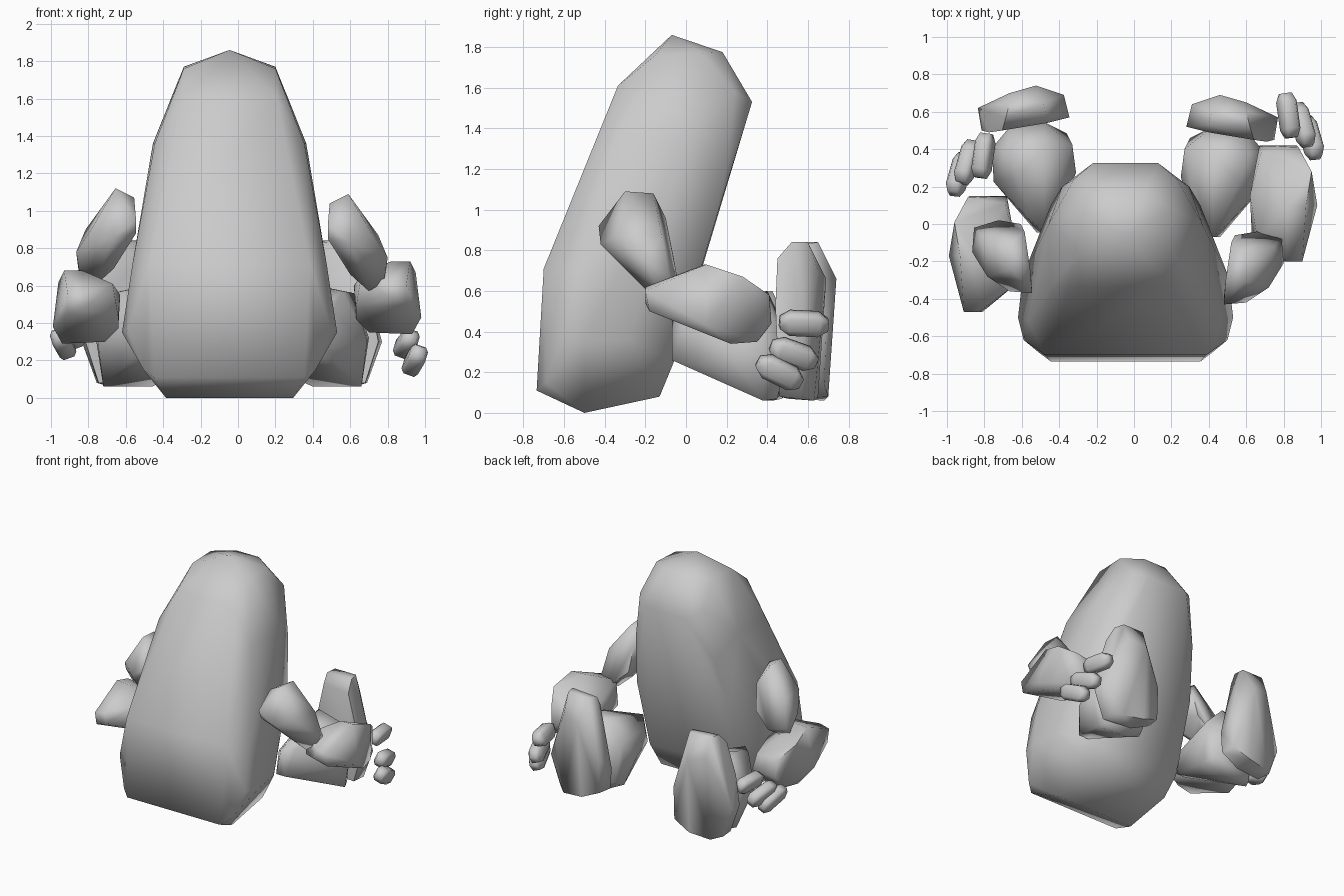
import bpy, bmesh
from math import radians
from mathutils import Vector, Euler

MID = -0.045  # symmetry plane of the figure


def rock(name, pts, angle=72):
    """Convex boulder wrapped around a few guide points."""
    bm = bmesh.new()
    for p in pts:
        bm.verts.new(p)
    bmesh.ops.convex_hull(bm, input=bm.verts)
    junk = [v for v in bm.verts if not v.link_faces]
    bmesh.ops.delete(bm, geom=junk, context='VERTS')
    bmesh.ops.dissolve_limit(bm, angle_limit=radians(2), verts=bm.verts, edges=bm.edges)
    bmesh.ops.recalc_face_normals(bm, faces=bm.faces)
    me = bpy.data.meshes.new(name)
    bm.to_mesh(me)
    bm.free()
    ob = bpy.data.objects.new(name, me)
    bpy.context.collection.objects.link(ob)
    bpy.ops.object.select_all(action='DESELECT')
    ob.select_set(True)
    bpy.context.view_layer.objects.active = ob
    bpy.ops.object.shade_smooth_by_angle(angle=radians(angle))
    return ob


def pair(name, pts, shift):
    """Right-hand rock plus its mirrored, shifted left-hand twin."""
    rock("right_" + name, pts)
    rock("left_" + name, [(2 * MID - x + shift[0], y + shift[1], z + shift[2]) for x, y, z in pts])


# Body: leaning boulder, half outline mirrored (half width, y, z)
half_body = [
    (.34, -.5, 0), (.3, -.5, 0), (.4, -.735, .11), (.46, -.69, .15), (.35, -.13, .08),
    (.4, -.06, .25), (.575, -.5, .35), (.55, -.28, .36), (.545, -.62, .36), (.43, -.7, .71),
    (.52, -.52, .71), (.4, .1, .8), (.41, 0, 1.36), (.4, -.34, 1.36), (.34, .2, 1.2),
    (.175, .325, 1.53), (.275, .24, 1.58), (.245, .08, 1.77), (.245, -.15, 1.76),
    (.25, -.335, 1.61), (.0, -.07, 1.86), (.1, .18, 1.775)]
rock("body", [(MID + s * x, y, z) for x, y, z in half_body for s in (-1, 1)])

# Upper arms
pair("upper_arm", [
    (.49, -.3, 1.04), (.59, -.3, 1.09), (.59, -.16, 1.08), (.52, -.1, .96),
    (.48, -.43, .92), (.6, -.42, .83), (.48, -.4, .85), (.72, -.34, .87),
    (.75, -.12, .87), (.54, -.06, .76), (.8, -.21, .75), (.79, -.08, .67),
    (.78, -.14, .62), (.66, -.04, .65), (.7, -.16, .57), (.6, -.2, .66)], (.025, .06, .03))

# Forearms
pair("forearm", [
    (.82, -.2, .62), (.9, -.2, .6), (.8, -.2, .54), (.9, -.18, .5), (.66, -.08, .66),
    (.63, -.06, .48), (.82, .09, .73), (.92, .1, .73), (.62, .15, .6), (.63, .15, .42),
    (.98, .1, .43), (.93, .22, .34), (.7, .24, .35), (.95, .28, .67), (.68, .38, .57),
    (.88, .41, .58), (.67, .42, .46), (.87, .42, .44), (.9, .35, .35), (.72, .36, .36)],
    (.08, -.27, -.05))

# Thighs: low wedges widening toward the feet
pair("thigh", [
    (.38, -.07, .26), (.46, -.07, .26), (.42, -.07, .46), (.5, 0, .46), (.34, .02, .4),
    (.58, .08, .24), (.25, .25, .3), (.27, .38, .12), (.3, .46, .15), (.27, .4, .45),
    (.66, .38, .06), (.63, .45, .07), (.4, .4, .06), (.7, .38, .32), (.69, .2, .3),
    (.62, .38, .56), (.56, .22, .57), (.42, .4, .6), (.42, .52, .35), (.6, .5, .35)],
    (.03, .025, 0))

# Feet: upright slabs narrowing to the toes
pair("foot", [
    (.29, .52, .14), (.31, .63, .14), (.45, .65, .08), (.62, .63, .06), (.69, .57, .08),
    (.68, .46, .08), (.45, .5, .07), (.28, .52, .3), (.31, .64, .4), (.46, .69, .66),
    (.6, .65, .7), (.77, .57, .3), (.75, .45, .3), (.71, .44, .52), (.4, .49, .76),
    (.64, .45, .76), (.4, .53, .83), (.62, .52, .84), (.42, .6, .84), (.6, .6, .84)],
    (.025, .05, 0))

# Fingers: three chamfered pebbles per hand (centre, yaw, pitch)
cut = [(x * a, y * b, z * c) for x in (-1, 1) for y in (-1, 1) for z in (-1, 1)
       for a, b, c in ((.047, .075, .032), (.028, .12, .026), (.03, .07, .058))]
fingers = [((.825, .58, .44), 7, -3), ((.9, .53, .29), 9, -20), ((.945, .46, .2), 6, -27)]
shifts = [(.11, -.215, -.02), (.1, -.2, .05), (.1, -.195, .09)]
for i, ((c, yaw, pitch), s) in enumerate(zip(fingers, shifts), 1):
    rot = Euler((radians(pitch), radians(20), radians(yaw))).to_matrix()
    pair(f"finger_{i}", [tuple(Vector(c) + rot @ Vector(p)) for p in cut], s)
